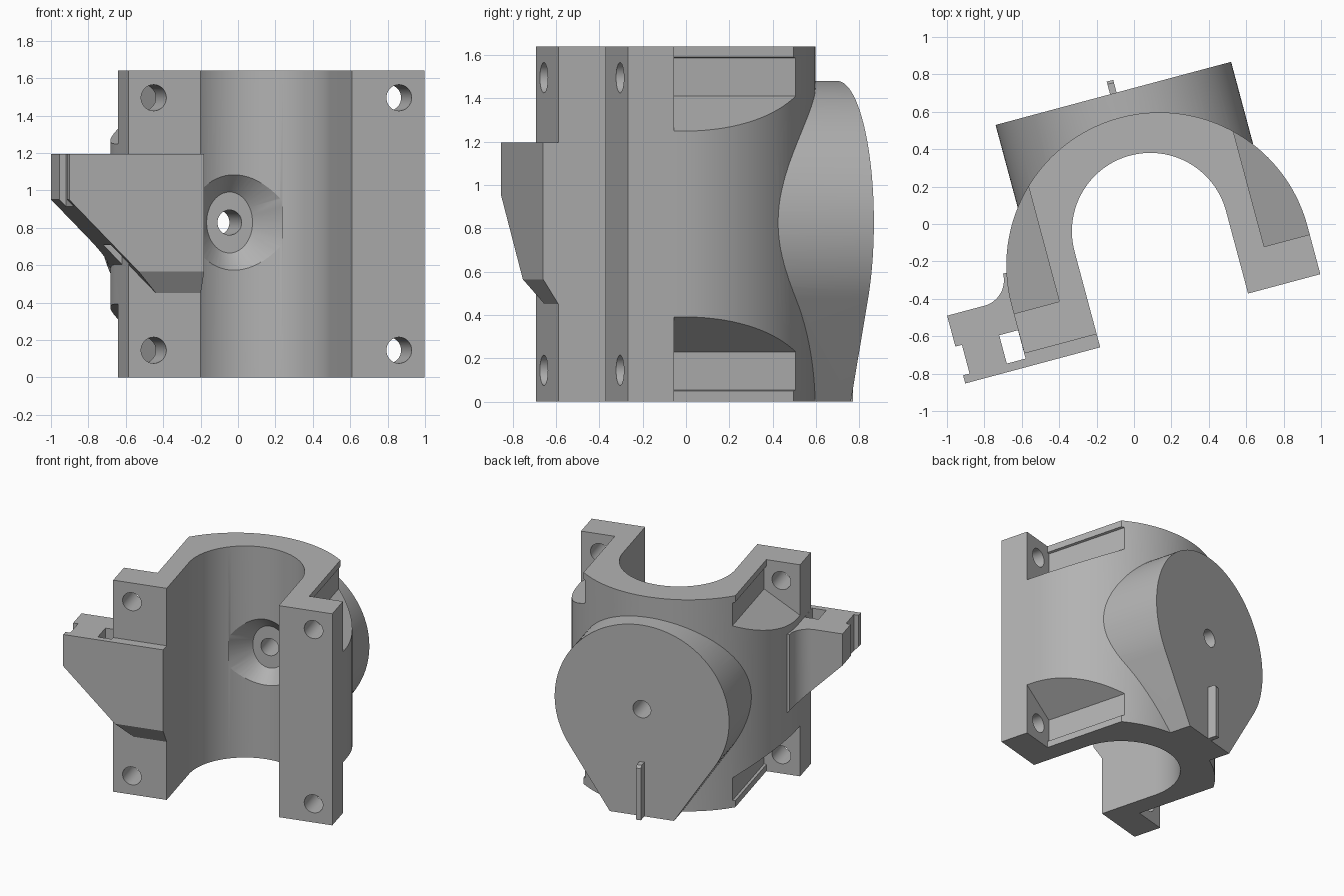
import bpy, bmesh, math
from mathutils import Matrix

if "Cube" in bpy.data.objects:
    bpy.data.objects.remove(bpy.data.objects["Cube"])

CU = 0.074      # symmetry plane of the clamp
HZ = 1.64       # clamp height
AX = 0.828      # height of the pivot axis

grey = bpy.data.materials.new("warm_grey")
grey.diffuse_color = (0.45, 0.45, 0.45, 1)
grey.use_nodes = True
grey.node_tree.nodes["Principled BSDF"].inputs["Base Color"].default_value = grey.diffuse_color


def make(name, bm):
    bmesh.ops.recalc_face_normals(bm, faces=bm.faces)
    me = bpy.data.meshes.new(name)
    bm.to_mesh(me)
    bm.free()
    me.materials.append(grey)
    ob = bpy.data.objects.new(name, me)
    bpy.context.collection.objects.link(ob)
    return ob


def loft(name, rings):
    """Closed solid through rings of 3D points."""
    bm = bmesh.new()
    vs = [[bm.verts.new(p) for p in r] for r in rings]
    n = len(vs[0])
    for a, b in zip(vs, vs[1:]):
        for i in range(n):
            j = (i + 1) % n
            bm.faces.new((a[i], a[j], b[j], b[i]))
    bm.faces.new(vs[0])
    bm.faces.new(vs[-1])
    return make(name, bm)


def prism(name, pts, axis, a, b):
    place = {"x": lambda p, h: (h, p[0], p[1]),
             "y": lambda p, h: (p[0], h, p[1]),
             "z": lambda p, h: (p[0], p[1], h)}[axis]
    return loft(name, [[place(p, h) for p in pts] for h in (a, b)])


def arc(cx, cy, r, a0, a1, n):
    return [(cx + r * math.cos(math.radians(a0 + (a1 - a0) * i / n)),
             cy + r * math.sin(math.radians(a0 + (a1 - a0) * i / n))) for i in range(n + 1)]


def circle(cx, cy, r, n=48):
    return arc(cx, cy, r, 0, 360, n)[:-1]


def box2(x0, x1, y0, y1):
    return [(x0, y0), (x1, y0), (x1, y1), (x0, y1)]


def combine(target, tool, op):
    m = target.modifiers.new(op, 'BOOLEAN')
    m.operation, m.solver, m.object = op, 'EXACT', tool
    bpy.context.view_layer.objects.active = target
    bpy.ops.object.modifier_apply(modifier=m.name)
    bpy.data.objects.remove(tool)


# Clamp body: round back with straight flanks
clamp = prism("clamp_body", arc(CU, -0.25, 0.819, 0, 180, 72)
              + [(CU - 0.819, -0.517), (CU + 0.819, -0.517)], "z", 0, HZ)

# Teardrop boss on the back
boss = prism("pivot_boss", arc(CU, AX, 0.652, -32.9, 212.9, 80)
             + [(CU - 0.24, 0), (CU + 0.24, 0)], "y", 0.0, 0.703)
combine(clamp, boss, 'UNION')

# Side bracket with a sloped underside, a slot and a notch
bracket = prism("side_bracket",
                [(-1.092, -0.59), (-0.25, -0.59), (-0.25, -0.45), (-0.6, -0.45), (-0.6, -0.075)]
                + arc(-0.885, -0.075, 0.14, 0, -90, 12)
                + [(-1.092, -0.215), (-1.092, -0.386), (-1.056, -0.386),
                   (-1.056, -0.545), (-1.092, -0.545)], "z", 0.2, 1.195)
combine(bracket, prism("slot_cutter", box2(-0.85, -0.746, -0.545, -0.388), "z", 0, 1.5), 'DIFFERENCE')
combine(bracket, prism("slope_cutter", [(-1.3, -0.1), (-1.3, 1.158), (-0.592, 0.45),
                                        (-0.1, 0.45), (-0.1, -0.1)], "y", -1, 0.3), 'DIFFERENCE')
combine(bracket, prism("chamfer_cutter", [(-0.65, 0.6595), (-0.517, 0.45), (-0.517, 0.3),
                                          (-0.65, 0.3)], "x", -1.3, 0), 'DIFFERENCE')
combine(clamp, bracket, 'UNION')

# Open bore
combine(clamp, prism("bore_cutter", arc(CU, -0.06, 0.419, 0, 180, 64)
                     + [(CU - 0.419, -0.8), (CU + 0.419, -0.8)], "z", -0.2, 1.9), 'DIFFERENCE')

# Four bolt pockets with sloped floors and a thin lip, and their bolt holes
for s in (-1, 1):
    for top in (True, False):
        zf = (lambda z: z) if top else (lambda z: HZ - z)
        prof = [(0.55, 1.41), (0.9, 1.20), (0.9, 1.75), (0.567, 1.75), (0.567, 1.59), (0.55, 1.585)]
        combine(clamp, prism("pocket_cutter", [(CU + s * u, zf(z)) for u, z in prof],
                             "y", -0.297, 0.45), 'DIFFERENCE')
        combine(clamp, prism("bolt_cutter", circle(CU + s * 0.679, zf(1.495), 0.07, 32),
                             "y", -0.7, -0.2), 'DIFFERENCE')

# Oval countersink and pivot hole through the boss
rings = [[(CU + (x - CU) * 0.78, y, z) for x, z in circle(CU, AX, r)]
         for r, y in ((0.335, 0.28), (0.163, 0.45))]
combine(clamp, loft("countersink_cutter", rings), 'DIFFERENCE')
combine(clamp, prism("pivot_cutter", circle(CU, AX, 0.067, 32), "y", 0.3, 0.9), 'DIFFERENCE')

# Thin marker rib on the back face
rib = prism("marker_rib", [(0.69, 0), (0.773, 0), (0.773, 0.4), (0.758, 0.42), (0.69, 0.42)],
            "x", CU - 0.018, CU + 0.018)

# Turn everything into place and shade
for ob in (clamp, rib):
    ob.data.transform(Matrix.Rotation(math.radians(15), 4, 'Z'))
    bpy.ops.object.select_all(action='DESELECT')
    ob.select_set(True)
    bpy.context.view_layer.objects.active = ob
    bpy.ops.object.shade_smooth_by_angle(angle=math.radians(20))
